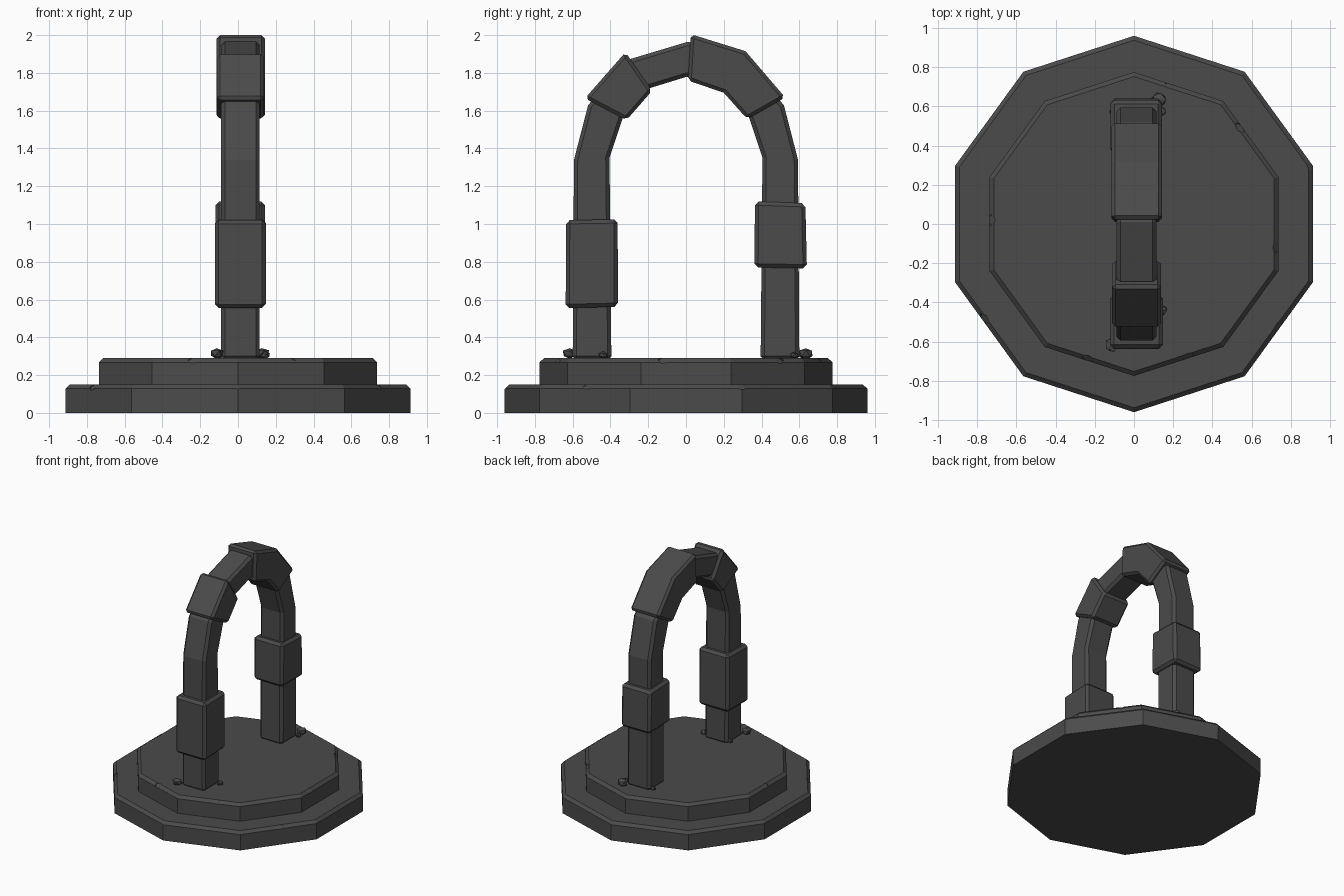
import bpy, bmesh, math, random
from mathutils import Vector, Matrix

if "Cube" in bpy.data.objects:
    bpy.data.objects.remove(bpy.data.objects["Cube"])

random.seed(4)
stone = bpy.data.materials.new("dark stone")
stone.diffuse_color = (0.07, 0.07, 0.07, 1)
stone.use_nodes = True
stone.node_tree.nodes["Principled BSDF"].inputs["Base Color"].default_value = stone.diffuse_color


def finish(name, bm, bevel=0.0, skip_bottom=False):
    """Chamfer the sharp edges and store the mesh as an object."""
    bmesh.ops.recalc_face_normals(bm, faces=bm.faces)
    if bevel:
        sharp = [e for e in bm.edges if e.calc_face_angle(0) > math.radians(50)]
        if skip_bottom:
            top = max(v.co.z for v in bm.verts)
            sharp = [e for e in sharp if all(v.co.z > top - 1e-4 for v in e.verts)]
        bmesh.ops.bevel(bm, geom=sharp, offset=bevel, segments=1,
                        affect='EDGES', clamp_overlap=True)
    me = bpy.data.meshes.new(name)
    bm.to_mesh(me)
    bm.free()
    me.materials.append(stone)
    ob = bpy.data.objects.new(name, me)
    bpy.context.collection.objects.link(ob)
    return ob


def tier(name, radius, z0, z1):
    bm = bmesh.new()
    ring = [bm.verts.new((radius * math.cos(math.radians(18 + 36 * i)),
                          radius * math.sin(math.radians(18 + 36 * i)), z0)) for i in range(10)]
    face = bm.faces.new(ring)
    ext = bmesh.ops.extrude_face_region(bm, geom=[face], use_keep_orig=True)
    for g in ext["geom"]:
        if isinstance(g, bmesh.types.BMVert):
            g.co.z = z1
    return finish(name, bm, 0.022, True)


def stone_strip(name, outer, inner, x0, x1, bevel):
    """Bent bar in the y-z plane: outer and inner outlines, thickness along x."""
    bm = bmesh.new()
    rows = [[bm.verts.new((x, p[0], p[1])) for x, p in
             ((x0, o), (x1, o), (x1, i), (x0, i))] for o, i in zip(outer, inner)]
    for a, b in zip(rows, rows[1:]):
        for k in range(4):
            j = (k + 1) % 4
            bm.faces.new((a[k], a[j], b[j], b[k]))
    bm.faces.new(rows[0])
    bm.faces.new(rows[-1])
    return finish(name, bm, bevel)


def chip(ob, points, size):
    """Knock small wedges out of an object's edges."""
    for p in points:
        bm = bmesh.new()
        rot = (Matrix.Rotation(math.atan2(p[1], p[0]), 4, 'Z')
               @ Matrix.Rotation(math.radians(45), 4, 'Y')
               @ Matrix.Rotation(math.radians(45), 4, 'Z'))
        bmesh.ops.create_cube(bm, size=size, matrix=Matrix.Translation(p) @ rot)
        cutter = finish("chip_cutter", bm)
        cutter.hide_render = True
        mod = ob.modifiers.new("chip", 'BOOLEAN')
        mod.operation, mod.object, mod.solver = 'DIFFERENCE', cutter, 'EXACT'
        bpy.context.view_layer.objects.active = ob
        bpy.ops.object.modifier_apply(modifier=mod.name)
        bpy.data.objects.remove(cutter)


# Stepped ten-sided base with chipped rims
lower = tier("lower_step", 0.96, 0, 0.15)
chip(lower, [(0, -0.965, 0.152), (-0.775, -0.49, 0.152), (0.75, -0.53, 0.152),
             (0.915, 0.297, 0.152), (-0.30, 0.87, 0.152)], 0.045)
upper = tier("upper_step", 0.775, 0.15, 0.29)
chip(upper, [(-0.24, -0.70, 0.292), (0.28, -0.69, 0.292), (0.74, -0.12, 0.292),
             (-0.74, 0.02, 0.292), (0.55, 0.50, 0.292), (0.19, 0.72, 0.292)], 0.045)

# Slim arch, mirrored half outlines
out_half = [(-0.60, 0.28), (-0.593, 1.34), (-0.518, 1.63), (-0.29, 1.875)]
in_half = [(-0.395, 0.28), (-0.405, 1.35), (-0.33, 1.575), (-0.19, 1.72)]


def mirror(half, top):
    return half + [top] + [(-y, z) for y, z in reversed(half)]


stone_strip("arch", mirror(out_half, (0.01, 1.965)), mirror(in_half, (0.005, 1.78)),
            -0.09, 0.115, 0.02)

# Thick blocks wrapped round the arch
stone_strip("front_leg_block", [(-0.637, 0.555), (-0.635, 1.02)],
            [(-0.36, 0.562), (-0.362, 1.025)], -0.122, 0.147, 0.02)
stone_strip("back_leg_block", [(0.64, 0.765), (0.632, 1.11)],
            [(0.362, 0.77), (0.365, 1.12)], -0.12, 0.142, 0.02)
stone_strip("front_shoulder_block", [(-0.535, 1.665), (-0.32, 1.91)],
            [(-0.315, 1.55), (-0.18, 1.705)], -0.112, 0.138, 0.018)
stone_strip("crown_block", [(0.025, 2.005), (0.315, 1.915), (0.525, 1.67)],
            [(0.01, 1.76), (0.20, 1.695), (0.325, 1.555)], -0.114, 0.142, 0.018)

# Rubble at the feet of the arch
rubble = [(-0.112, -0.615, 0.04), (0.145, -0.44, 0.026), (-0.095, -0.43, 0.022),
          (0.125, 0.635, 0.042), (0.14, 0.575, 0.025), (-0.105, 0.57, 0.022)]
for n, (x, y, r) in enumerate(rubble):
    bm = bmesh.new()
    bmesh.ops.create_icosphere(bm, subdivisions=1, radius=r)
    for v in bm.verts:
        v.co *= random.uniform(0.8, 1.12)
        v.co = Vector((x + v.co.x, y + v.co.y, 0.29 + r * 0.6 + v.co.z * 0.8))
    finish(f"rubble_{n + 1}", bm)
